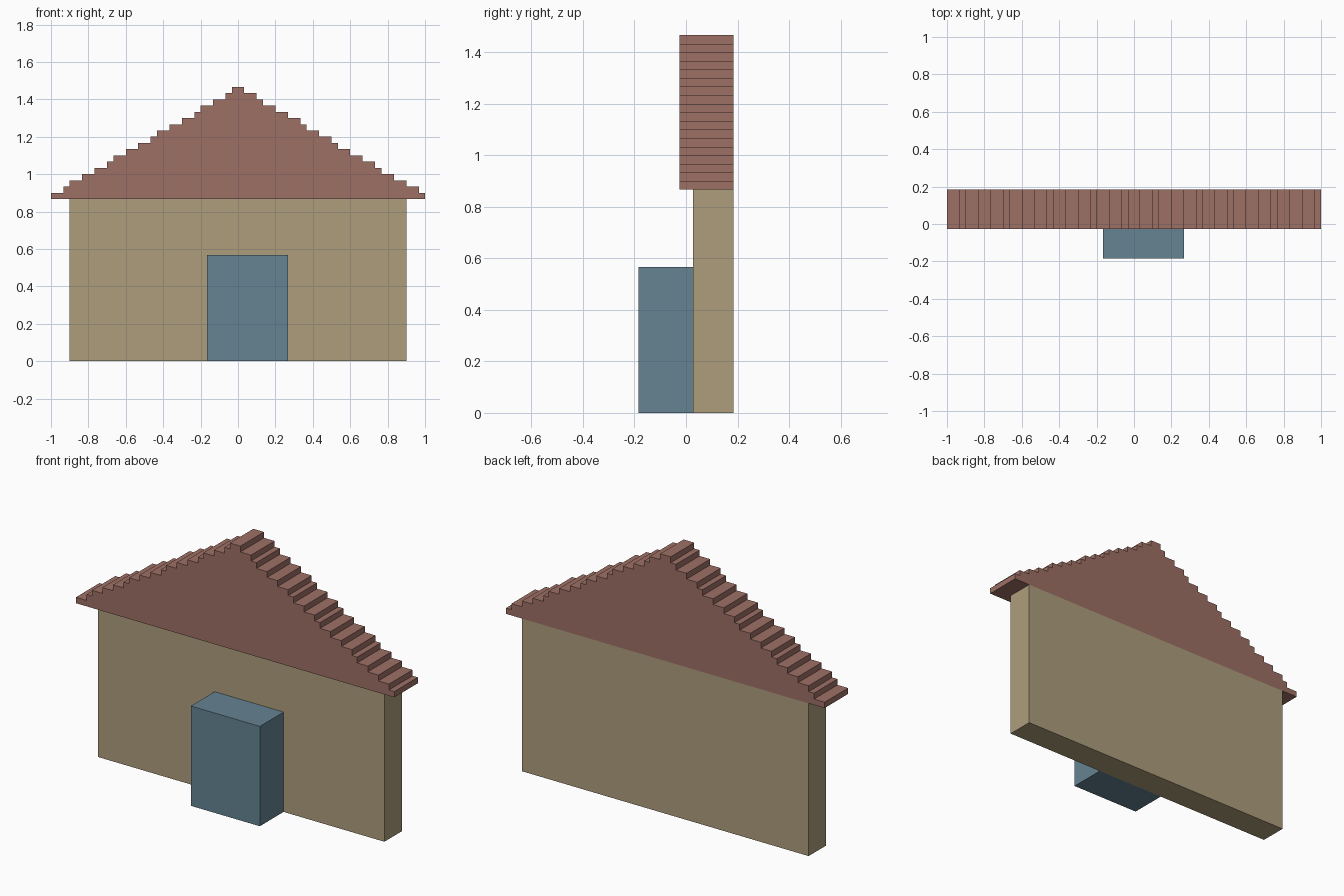
import bpy

if "Cube" in bpy.data.objects:
    bpy.data.objects.remove(bpy.data.objects["Cube"])

U = 1 / 30  # module of the stepped roof


def material(name, rgb):
    m = bpy.data.materials.new(name)
    m.diffuse_color = (*rgb, 1)
    m.use_nodes = True
    m.node_tree.nodes["Principled BSDF"].inputs["Base Color"].default_value = m.diffuse_color
    return m


def extrude(name, profile, y0, y1, mat):
    """Prism from a counter-clockwise (x, z) profile, running from y0 to y1."""
    n = len(profile)
    verts = [(x, y, z) for y in (y0, y1) for x, z in profile]
    faces = [tuple(range(n)), tuple(reversed(range(n, 2 * n)))]
    faces += [(i, i + n, (i + 1) % n + n, (i + 1) % n) for i in range(n)]
    mesh = bpy.data.meshes.new(name)
    mesh.from_pydata(verts, [], faces)
    mesh.materials.append(mat)
    obj = bpy.data.objects.new(name, mesh)
    bpy.context.collection.objects.link(obj)
    return obj


def rect(x0, x1, z0, z1):
    return [(x0, z0), (x1, z0), (x1, z1), (x0, z1)]


# Wall slab and projecting door block
extrude("wall", rect(-0.9, 0.9, 0, 26 * U), 0.028, 0.185,
        material("wall_tan", (0.42, 0.34, 0.20)))
extrude("door", rect(-5 * U, 8 * U, 0, 17 * U), -0.185, 0.13,
        material("door_blue", (0.13, 0.23, 0.29)))

# Stepped gable roof: reach of each course to the right and left, in modules
right = [30, 29, 27, 25, 23, 22, 20, 18, 16, 15, 13, 11, 10, 8, 6, 4, 3, 1]
left = [30, 28, 27, 25, 23, 21, 20, 18, 16, 14, 13, 11, 9, 7, 6, 4, 2, 1]


def steps(reach, side):
    return [(side * r * U, (26 + k + d) * U)
            for k, r in enumerate(reach) for d in (0, 1)]


extrude("roof", steps(right, 1) + steps(left, -1)[::-1], -0.026, 0.185,
        material("roof_red", (0.34, 0.16, 0.13)))
